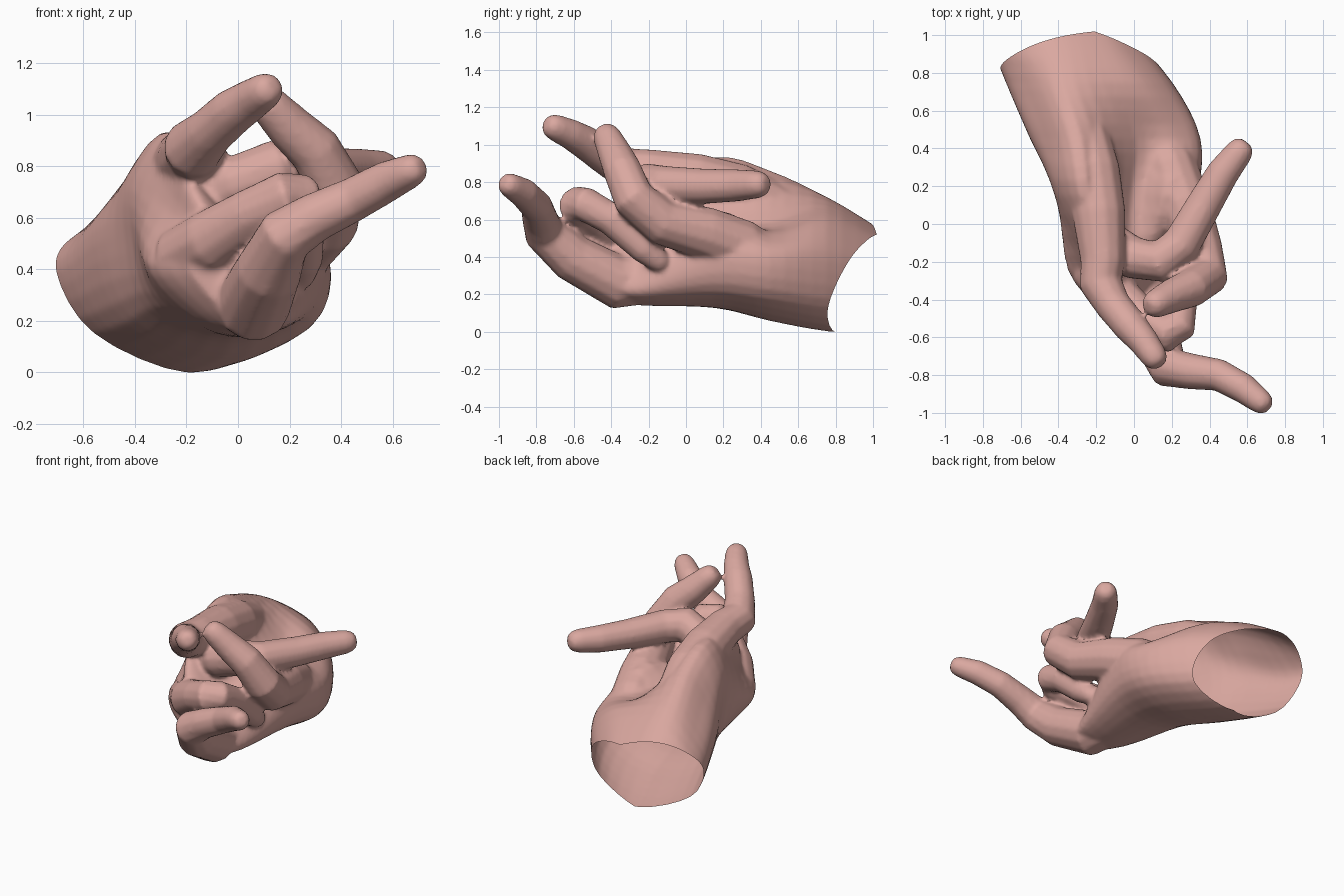
import bpy, bmesh, math
from mathutils import Vector

if "Cube" in bpy.data.objects:
    bpy.data.objects.remove(bpy.data.objects["Cube"])

skin = bpy.data.materials.new("skin pink")
skin.diffuse_color = (0.70, 0.39, 0.35, 1)
skin.use_nodes = True
skin.node_tree.nodes["Principled BSDF"].inputs["Base Color"].default_value = skin.diffuse_color

bm = bmesh.new()


def loft(rings):
    """Closed skin through a list of equally sized rings of points."""
    loops = [[bm.verts.new(p) for p in ring] for ring in rings]
    n = len(loops[0])
    faces = []
    for a, b in zip(loops, loops[1:]):
        for i in range(n):
            j = (i + 1) % n
            faces.append(bm.faces.new((a[i], a[j], b[j], b[i])))
    faces.append(bm.faces.new(loops[0][::-1]))
    faces.append(bm.faces.new(loops[-1]))
    bmesh.ops.recalc_face_normals(bm, faces=faces)


def rounded(pts, closed, steps=4):
    """Smooth curve passing through the given points."""
    n, out = len(pts), []
    for i in range(n if closed else n - 1):
        a, b, c, d = (pts[k % n] if closed else pts[min(max(k, 0), n - 1)]
                      for k in range(i - 1, i + 3))
        for s in range(steps):
            t = s / steps
            out.append(0.5 * (2 * b + (c - a) * t
                              + (2 * a - 5 * b + 4 * c - d) * t * t
                              + (3 * b - a - 3 * c + d) * t ** 3))
    return out if closed else out + [pts[-1]]


def digit(path, sides=12):
    """Bent tapering tube with a rounded tip; path holds (x, y, z, radius)."""
    pts = [Vector(p[:3]) for p in path]
    rad = [p[3] + 0.004 for p in path]
    end = (pts[-1] - pts[-2]).normalized()
    tip, r = pts[-1], rad[-1]
    for along, size in ((0.55, 0.84), (0.88, 0.48)):
        pts.append(tip + end * r * along)
        rad.append(r * size)
    side, rings = None, []
    for i, p in enumerate(pts):
        before = (p - pts[max(i - 1, 0)]).normalized()
        after = (pts[min(i + 1, len(pts) - 1)] - p).normalized()
        t = (before + after).normalized()
        side = t.orthogonal() if side is None else side - t * side.dot(t)
        side.normalize()
        up = t.cross(side)
        rings.append([p + rad[i] * (side * math.cos(a) + up * math.sin(a))
                      for a in (2 * math.pi * k / sides for k in range(sides))])
    loft(rings)


# Palm and wrist: (x, z) outlines at each y, from the outer edge over the
# finger ridge, the palm hollow and the thumb pad, and back underneath
sections = {
    1.05: [(-.80, .39), (-.69, .49), (-.42, .54), (-.20, .49), (-.11, .42),
           (-.06, .32), (-.08, .12), (-.25, -.02), (-.66, .14)],
    0.75: [(-.68, .40), (-.58, .57), (-.38, .72), (-.10, .65), (.09, .55),
           (.20, .38), (.14, .12), (-.18, .00), (-.56, .15)],
    0.45: [(-.55, .50), (-.47, .70), (-.28, .86), (.01, .58), (.22, .52),
           (.35, .40), (.28, .17), (-.06, .055), (-.44, .19)],
    0.15: [(-.41, .52), (-.40, .76), (-.24, .93), (-.01, .57), (.20, .65),
           (.33, .43), (.27, .21), (-.03, .125), (-.33, .25)],
    -0.25: [(-.35, .42), (-.24, .60), (-.20, .76), (-.05, .62), (.08, .48),
            (.21, .28), (.19, .18), (-.02, .14), (-.21, .24)],
    -0.42: [(-.19, .41), (-.13, .51), (-.10, .56), (-.06, .54), (.00, .45),
            (.15, .30), (.15, .22), (.00, .18), (-.10, .28)],
}
outlines = [rounded([Vector((x, y, z)) for x, z in ring], True)
            for y, ring in sections.items()]
strands = [rounded(list(line), False) for line in zip(*outlines)]
loft(list(zip(*strands)))

# Index finger, raised and pointing forward
digit([(-.26, .50, .66, .12), (-.22, .28, .75, .145), (-.185, .05, .81, .14),
       (-.165, -.20, .855, .116), (-.175, -.32, .868, .112),
       (-.11, -.43, .93, .092), (-.02, -.54, 1.01, .088),
       (.05, -.62, 1.055, .078), (.105, -.70, 1.09, .068)])
# Middle finger, bent back over the palm
digit([(-.15, -.10, .66, .12), (.00, -.18, .73, .11), (.14, -.20, .785, .112),
       (.25, -.11, .78, .102), (.37, .10, .775, .092),
       (.47, .27, .78, .084), (.555, .38, .785, .072)])
# Thumb, rising from its pad
digit([(.12, .46, .38, .11), (.19, .30, .45, .145), (.265, .10, .525, .14),
       (.345, -.13, .585, .122), (.385, -.28, .71, .11), (.30, -.34, .86, .10),
       (.20, -.38, .95, .088), (.12, -.42, 1.035, .074)])
# Ring finger, curled into the palm
digit([(-.235, -.23, .44, .11), (-.10, -.38, .51, .12), (.05, -.50, .61, .10),
       (.18, -.58, .675, .10), (.24, -.54, .68, .09), (.25, -.40, .60, .084),
       (.25, -.22, .44, .078), (.24, -.15, .38, .06)])
# Little finger, reaching out to the side
digit([(.00, -.12, .30, .14), (.06, -.37, .265, .145), (.12, -.61, .395, .126),
       (.185, -.76, .53, .108), (.30, -.78, .60, .093),
       (.45, -.80, .67, .083), (.58, -.87, .74, .077), (.67, -.94, .78, .063)])

# Fuse all parts into one soft skin
mesh = bpy.data.meshes.new("hand")
bm.to_mesh(mesh)
bm.free()
hand = bpy.data.objects.new("hand", mesh)
bpy.context.collection.objects.link(hand)
fuse = hand.modifiers.new("fuse", 'REMESH')
fuse.mode = 'VOXEL'
fuse.voxel_size = 0.014
soften = hand.modifiers.new("soften", 'SMOOTH')
soften.factor = 0.5
soften.iterations = 7
graph = bpy.context.evaluated_depsgraph_get()
fused = bpy.data.meshes.new_from_object(hand.evaluated_get(graph))
hand.modifiers.clear()

# Slice the wrist open with two slanted cuts: y = offset + a x + b z
bm = bmesh.new()
bm.from_mesh(fused)
for offset, a, b in ((0.85, 0.3, 0.45), (0.75, -0.3, 0.4)):
    bmesh.ops.bisect_plane(
        bm, geom=bm.verts[:] + bm.edges[:] + bm.faces[:], dist=1e-5,
        plane_co=(0, offset, 0), plane_no=Vector((-a, 1, -b)).normalized(),
        clear_outer=True)
low = min(v.co.z for v in bm.verts)
bmesh.ops.translate(bm, verts=bm.verts[:], vec=(0, 0, -low))
bm.to_mesh(fused)
bm.free()

hand.data = fused
fused.materials.clear()
fused.materials.append(skin)
bpy.context.view_layer.objects.active = hand
hand.select_set(True)
bpy.ops.object.shade_smooth_by_angle(angle=math.radians(60))
